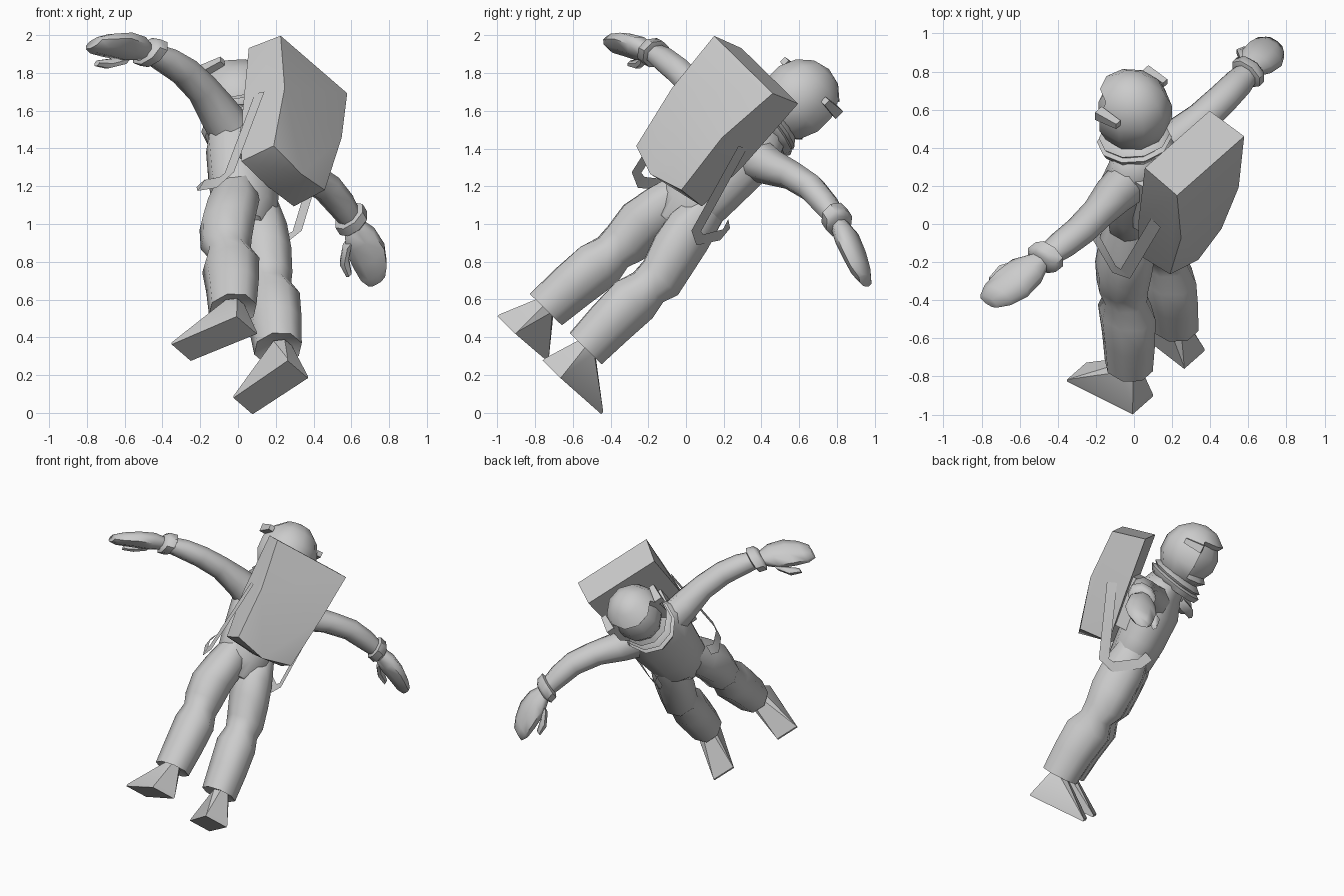
import bpy, bmesh, math
from mathutils import Vector, Matrix

if "Cube" in bpy.data.objects:
    bpy.data.objects.remove(bpy.data.objects["Cube"])

GREY = (0.6, 0.6, 0.6, 1)
mat = bpy.data.materials.new("suit grey")
mat.use_nodes = True
mat.diffuse_color = GREY
mat.node_tree.nodes["Principled BSDF"].inputs["Base Color"].default_value = GREY

# Floating pose: own left, back and up directions of the figure
up = Vector((0, 0.70, 0.714)).normalized()
left = Vector((-0.63, -0.56, 0.54)).normalized()
back = up.cross(left).normalized()
left = back.cross(up)
POSE = Matrix((left, back, up)).transposed().to_4x4()
POSE.translation = (0.025, 0.26, 1.363)


def finish(bm, name, angle=50):
    bmesh.ops.recalc_face_normals(bm, faces=bm.faces)
    bm.transform(POSE)
    me = bpy.data.meshes.new(name)
    bm.to_mesh(me)
    bm.free()
    me.materials.append(mat)
    me.shade_smooth()
    me.set_sharp_from_angle(angle=math.radians(angle))
    ob = bpy.data.objects.new(name, me)
    bpy.context.collection.objects.link(ob)


def loft(name, rings, axis="Z", sides=8, angle=60, lean=0):
    """Skin a row of oval rings: (x, y, z, half size, half size)."""
    bm = bmesh.new()
    rows = []
    for x, y, z, a, b in rings:
        row = []
        for i in range(sides):
            t = math.tau * (i + 0.5) / sides
            u, v = a * math.cos(t), b * math.sin(t)
            off = (u, v, lean * v) if axis == "Z" else (0, u, v)
            row.append(bm.verts.new(Vector((x, y, z)) + Vector(off)))
        rows.append(row)
    for r, s in zip(rows, rows[1:]):
        for i in range(sides):
            j = (i + 1) % sides
            bm.faces.new((r[i], r[j], s[j], s[i]))
    bm.faces.new(rows[0])
    bm.faces.new(rows[-1])
    finish(bm, name, angle)


def hull(name, points, angle=30):
    bm = bmesh.new()
    for p in points:
        bm.verts.new(p)
    bmesh.ops.convex_hull(bm, input=bm.verts)
    bmesh.ops.dissolve_limit(bm, angle_limit=0.02, verts=bm.verts, edges=bm.edges)
    finish(bm, name, angle)


def strap(name, path, half):
    """Flat ribbon lying along the side of the body."""
    bm = bmesh.new()
    pts = [Vector(p) for p in path]
    rows = []
    for i, p in enumerate(pts):
        run = pts[min(i + 1, len(pts) - 1)] - pts[max(i - 1, 0)]
        across = run.cross(Vector((1, 0, 0))).normalized() * half
        rows.append([bm.verts.new(p - across), bm.verts.new(p + across)])
    for r, s in zip(rows, rows[1:]):
        bm.faces.new((r[0], r[1], s[1], s[0]))
    bmesh.ops.solidify(bm, geom=bm.faces[:], thickness=0.01)
    finish(bm, name, 30)


# Torso, from crotch to neck
loft("torso", [
    (-0.02, 0.0, -0.50, 0.08, 0.10),
    (-0.02, 0.0, -0.38, 0.20, 0.155),
    (-0.01, 0.0, -0.22, 0.215, 0.17),
    (0.0, 0.01, 0.0, 0.24, 0.18),
    (0.0, 0.03, 0.14, 0.23, 0.15),
    (0.0, 0.0, 0.25, 0.15, 0.13)], sides=10)

# Collar rings, lower at the chin
loft("collar_lower", [(0, -0.03, 0.20, 0.17, 0.18), (0, -0.03, 0.24, 0.19, 0.20),
                      (0, -0.03, 0.26, 0.16, 0.16)], sides=10, lean=0.2)
loft("collar_upper", [(0, -0.03, 0.24, 0.16, 0.16), (0, -0.03, 0.27, 0.18, 0.19),
                      (0, -0.03, 0.30, 0.15, 0.15)], sides=10, lean=0.2)

# Helmet with a recessed visor
bm = bmesh.new()
bmesh.ops.create_uvsphere(bm, u_segments=10, v_segments=7, radius=1)
bm.transform(Matrix.Translation((-0.005, -0.05, 0.45)) @ Matrix.Diagonal((0.205, 0.22, 0.225, 1)))
bm.normal_update()
visor = [f for f in bm.faces if f.normal.y < -0.5 and -0.6 < f.normal.z < 0.6]
bmesh.ops.inset_region(bm, faces=visor, thickness=0.02, depth=-0.035)
finish(bm, "helmet", 42)

for side, s in (("left", 1), ("right", -1)):
    # Lamp on the side of the helmet
    hull(side + "_lamp", [(s * (0.195 + i * w), y, 0.54 + k * w)
                          for y, w in ((-0.115, 0.028), (0.02, 0.018))
                          for i in (-1, 1) for k in (-1, 1)])

    # Arm, wrist ring and flat glove; the right arm is held a little higher
    lift = 0.0 if s > 0 else 0.05
    loft(side + "_arm", [
        (s * 0.14, 0.03, 0.06, 0.12, 0.125),
        (s * 0.28, 0.05, 0.09, 0.11, 0.10),
        (s * 0.44, 0.08, 0.11 + lift / 2, 0.09, 0.08),
        (s * 0.60, 0.09, 0.11 + lift, 0.085, 0.075),
        (s * 0.74, 0.075, 0.10 + lift, 0.08, 0.07),
        (s * 0.88, 0.05, 0.08 + lift, 0.06, 0.05)], axis="X")
    loft(side + "_wrist_ring", [
        (s * 0.81, 0.06, 0.09 + lift, 0.07, 0.055),
        (s * 0.82, 0.06, 0.09 + lift, 0.10, 0.08),
        (s * 0.87, 0.05, 0.08 + lift, 0.10, 0.08),
        (s * 0.89, 0.05, 0.08 + lift, 0.07, 0.055)], axis="X", angle=50)
    loft(side + "_glove", [
        (s * 0.88, 0.04, 0.07 + lift, 0.06, 0.05),
        (s * 0.96, 0.02, 0.05 + lift, 0.105, 0.065),
        (s * 1.06, 0.0, 0.015 + lift, 0.115, 0.06),
        (s * 1.14, -0.03, -0.02 + lift, 0.095, 0.05),
        (s * 1.19, -0.05, -0.04 + lift, 0.06, 0.03)], axis="X")
    loft(side + "_thumb", [
        (s * 0.93, -0.04, 0.03 + lift, 0.035, 0.035),
        (s * 0.99, -0.11, -0.005 + lift, 0.035, 0.035),
        (s * 1.06, -0.135, -0.04 + lift, 0.02, 0.02)], axis="X", sides=6)

    # Leg with a gathered knee and a wide open cuff
    shift = -0.045
    loft(side + "_leg", [
        (s * 0.10 + shift / 2, 0.0, -0.28, 0.09, 0.12),
        (s * 0.115 + shift / 2, 0.0, -0.45, 0.135, 0.16),
        (s * 0.15 + shift / 2, 0.0, -0.60, 0.14, 0.16),
        (s * 0.17 + shift, -0.01, -0.74, 0.13, 0.145),
        (s * 0.17 + shift, 0.01, -0.82, 0.115, 0.12),
        (s * 0.17 + shift, 0.02, -0.92, 0.135, 0.165),
        (s * 0.18 + shift, 0.04, -1.10, 0.13, 0.15),
        (s * 0.19 + shift, 0.05, -1.285, 0.12, 0.135),
        (s * 0.19 + shift, 0.05, -1.26, 0.06, 0.06)])

    # Wedge boot with the toe turned outwards
    ankle = [(s * 0.20 + shift + 0.06 * math.cos(a), 0.06 + 0.06 * math.sin(a), -1.27)
             for a in (math.tau * i / 6 for i in range(6))]
    sole = [(s * x + shift, y, z + thick)
            for x, y, z in ((0.13, 0.165, -1.49), (0.30, 0.165, -1.49),
                            (0.34, -0.245, -1.475), (0.18, -0.245, -1.475))
            for thick in (0, 0.015)]
    hull(side + "_boot", ankle + sole, 35)

    # Harness strap looping from the pack under the arm to the belly
    strap(side + "_strap", [
        (s * 0.265, 0.33, 0.06), (s * 0.285, 0.14, -0.43), (s * 0.28, 0.06, -0.45),
        (s * 0.24, -0.09, -0.35), (s * 0.20, -0.12, -0.28)], 0.035)

# Backpack: square top, ridge on the back, rounded tapering bottom
pack = [(0, 0.40, -0.385), (0, 0.17, -0.335)]
for s in (-1, 1):
    pack += [(s * 0.27, 0.26, 0.43), (s * 0.28, 0.485, 0.375),
             (s * 0.24, 0.48, 0.02), (s * 0.215, 0.385, -0.33),
             (s * 0.22, 0.17, -0.315), (s * 0.26, 0.21, 0.0)]
hull("backpack", pack, 60)

# Block joining the pack to the back
hull("pack_mount", [(x, y, z) for x in (-0.17, 0.17) for y in (0.1, 0.24) for z in (-0.2, 0.15)])
